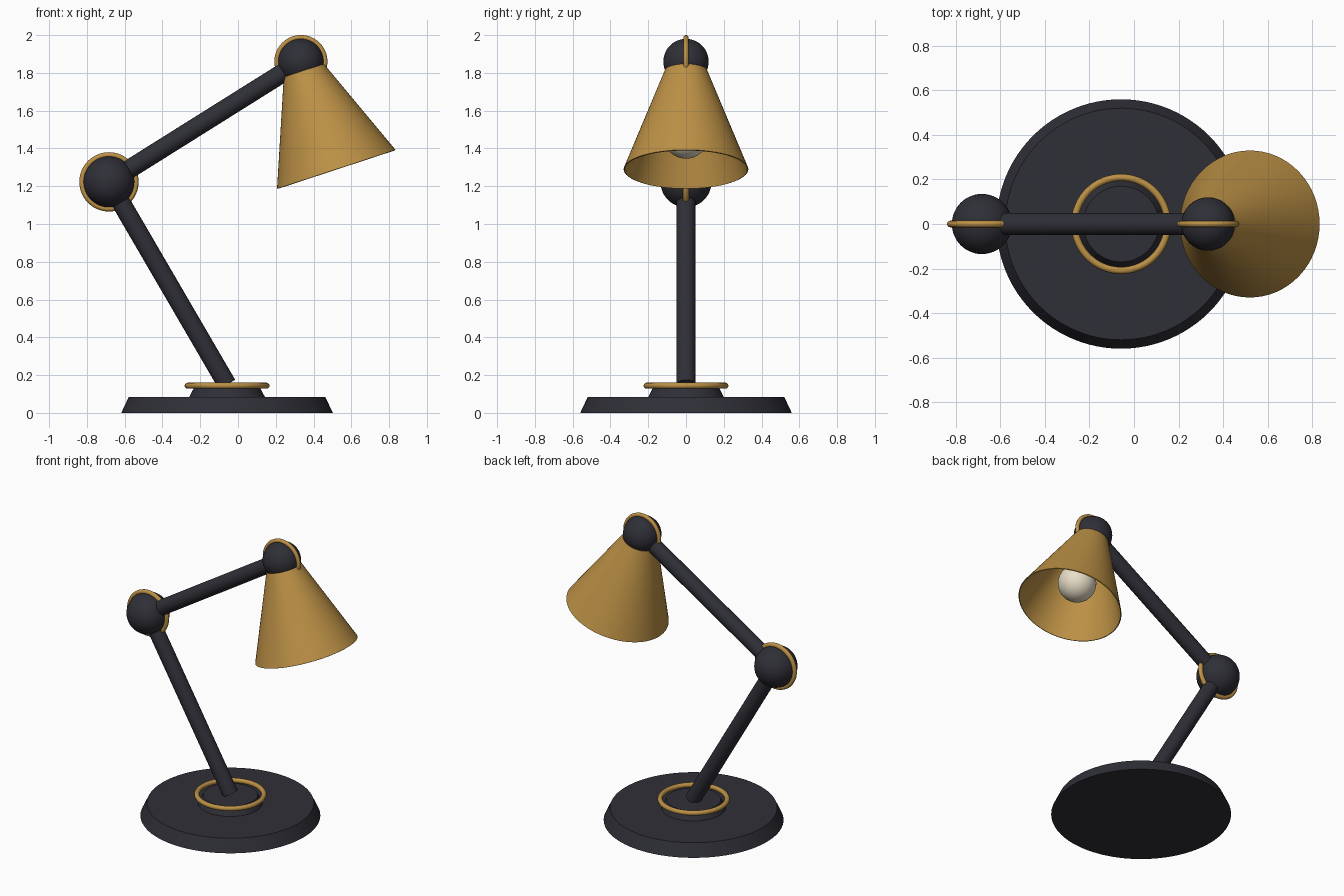
import bpy
import math
from mathutils import Vector

cube = bpy.data.objects.get("Cube")
if cube:
    bpy.data.objects.remove(cube, do_unlink=True)


def material(name, rgb):
    mat = bpy.data.materials.new(name)
    mat.use_nodes = True
    color = (*rgb, 1.0)
    mat.diffuse_color = color
    mat.node_tree.nodes["Principled BSDF"].inputs["Base Color"].default_value = color
    return mat


charcoal = material("charcoal", (0.028, 0.028, 0.038))
brass = material("brass", (0.50, 0.28, 0.06))
bulb_glass = material("warm white", (0.90, 0.82, 0.64))


def finish(name, mat):
    obj = bpy.context.object
    obj.name = name
    obj.data.materials.append(mat)
    bpy.ops.object.shade_smooth_by_angle(angle=math.radians(35))
    return obj


def taper(name, start, end, r_start, r_end, mat, sides=64, wall=0):
    """Round bar or cone between two points; a wall thickness leaves it open."""
    start, end = Vector(start), Vector(end)
    axis = end - start
    bpy.ops.mesh.primitive_cone_add(
        vertices=sides, radius1=r_start, radius2=r_end, depth=axis.length,
        end_fill_type='NOTHING' if wall else 'NGON',
        location=(start + end) / 2,
        rotation=axis.to_track_quat('Z', 'Y').to_euler())
    if wall:
        shell = bpy.context.object.modifiers.new("shell", 'SOLIDIFY')
        shell.thickness = wall
        shell.offset = -1
        bpy.ops.object.modifier_apply(modifier=shell.name)
    return finish(name, mat)


def ball(name, center, radius, mat):
    bpy.ops.mesh.primitive_uv_sphere_add(
        segments=48, ring_count=24, radius=radius, location=center)
    return finish(name, mat)


def ring(name, center, major, minor, upright=False):
    bpy.ops.mesh.primitive_torus_add(
        major_radius=major, minor_radius=minor, major_segments=64,
        minor_segments=12, location=center,
        rotation=(math.pi / 2 if upright else 0, 0, 0))
    return finish(name, brass)


base_x = -0.058
foot = Vector((base_x, 0, 0.15))
elbow = Vector((-0.683, 0, 1.223))
head = Vector((0.333, 0, 1.86))
aim = Vector((0.312, 0, -0.95)).normalized()

# Weighted base with collar and trim ring
taper("base", (base_x, 0, 0), (base_x, 0, 0.085), 0.56, 0.52, charcoal, 96)
taper("base_collar", (base_x, 0, 0.085), (base_x, 0, 0.142), 0.2, 0.17, charcoal)
ring("base_ring", (base_x, 0, 0.144), 0.209, 0.016)

# Arms
taper("lower_arm", foot, elbow, 0.05, 0.05, charcoal, 24)
taper("upper_arm", elbow, head, 0.05, 0.05, charcoal, 24)

# Ball joints with brass hoops
for label, point, radius, major, minor in (
        ("elbow", elbow, 0.135, 0.142, 0.015),
        ("head", head, 0.12, 0.127, 0.0135)):
    ball(label + "_joint", point, radius, charcoal)
    ring(label + "_ring", point, major, minor, upright=True)

# Open shade and bulb
taper("shade", head + aim * 0.6, head + aim * 0.05, 0.33, 0.112, brass, 64, 0.006)
ball("bulb", head + aim * 0.415, 0.12, bulb_glass)
